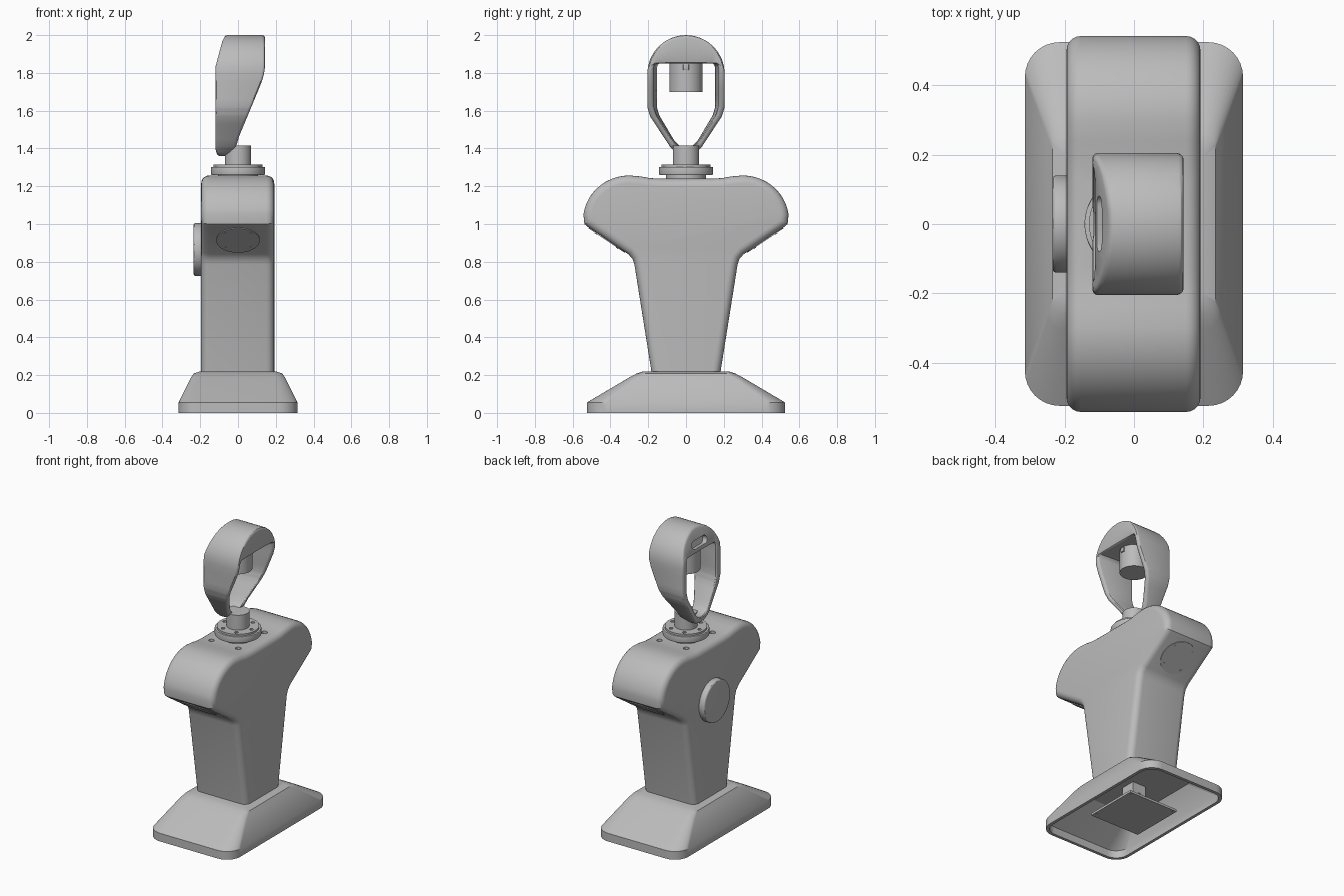
import bpy, bmesh
from math import sin, cos, pi, radians, atan2
from mathutils import Matrix, Vector

cube = bpy.data.objects.get("Cube")
if cube:
    bpy.data.objects.remove(cube, do_unlink=True)

grey = bpy.data.materials.new("light grey")
grey.use_nodes = True
grey.diffuse_color = (0.5, 0.5, 0.5, 1)
grey.node_tree.nodes["Principled BSDF"].inputs["Base Color"].default_value = (0.5, 0.5, 0.5, 1)


def make(name, bm, bevel=0, cutter=None):
    """Turn a bmesh into a finished object, with optional bevel and cut."""
    bmesh.ops.recalc_face_normals(bm, faces=bm.faces)
    mesh = bpy.data.meshes.new(name)
    bm.to_mesh(mesh)
    bm.free()
    mesh.materials.append(grey)
    ob = bpy.data.objects.new(name, mesh)
    bpy.context.collection.objects.link(ob)
    bpy.ops.object.select_all(action="DESELECT")
    bpy.context.view_layer.objects.active = ob
    ob.select_set(True)
    if bevel:
        m = ob.modifiers.new("bevel", "BEVEL")
        m.width, m.segments = bevel, 3
        m.limit_method, m.angle_limit = "ANGLE", radians(45)
        m.use_clamp_overlap = False
        bpy.ops.object.modifier_apply(modifier="bevel")
    if cutter:
        m = ob.modifiers.new("cut", "BOOLEAN")
        m.operation, m.object, m.solver = "DIFFERENCE", cutter, "EXACT"
        bpy.ops.object.modifier_apply(modifier="cut")
        bpy.data.objects.remove(cutter, do_unlink=True)
    bpy.ops.object.shade_smooth_by_angle(angle=radians(30))
    return ob


def add_cylinder(bm, r, depth, matrix, sides=48):
    bmesh.ops.create_cone(bm, cap_ends=True, segments=sides, radius1=r, radius2=r,
                          depth=depth, matrix=matrix)


def cylinder(name, r, z0, z1, x=0, bevel=0, cutter=None):
    bm = bmesh.new()
    add_cylinder(bm, r, z1 - z0, Matrix.Translation((x, 0, (z0 + z1) / 2)))
    return make(name, bm, bevel, cutter)


def bores(name, spots, z, r, depth):
    """Joined vertical drills centred on height z."""
    bm = bmesh.new()
    for x, y in spots:
        add_cylinder(bm, r, depth, Matrix.Translation((x, y, z)), 16)
    ob = make(name, bm)
    ob.hide_render = True
    return ob


def box(name, size, centre, bevel=0):
    bm = bmesh.new()
    bmesh.ops.create_cube(bm, size=1, matrix=Matrix.Translation(centre) @ Matrix.Diagonal((*size, 1)))
    return make(name, bm, bevel)


def prism(bm, points, vector):
    face = bm.faces.new([bm.verts.new(p) for p in points])
    ext = bmesh.ops.extrude_face_region(bm, geom=[face], use_keep_orig=True)["geom"]
    bmesh.ops.translate(bm, verts=[v for v in ext if isinstance(v, bmesh.types.BMVert)], vec=vector)


def bridge(bm, rings, closed=False):
    n = len(rings[0])
    for a, b in zip(rings, rings[1:] + (rings[:1] if closed else [])):
        for i in range(n):
            bm.faces.new((a[i], a[(i + 1) % n], b[(i + 1) % n], b[i]))


def interp(keys, z):
    for (z0, v0), (z1, v1) in zip(keys, keys[1:]):
        if z <= z1:
            return v0 + (v1 - v0) * max(0, z - z0) / (z1 - z0)
    return keys[-1][1]


def subdivide(keys, steps=4):
    pts = [Vector(a).lerp(Vector(b), i / steps) for a, b in zip(keys, keys[1:]) for i in range(steps)]
    return pts + [Vector(keys[-1])]


# Base: hollow skirt lofted from rounded rectangles, outer top to inner roof
bm = bmesh.new()
levels = [(.20, .225, .03, .22), (.235, .262, .045, .208), (.25, .305, .05, .185),
          (.315, .525, .10, .055), (.315, .525, .10, 0), (.295, .505, .085, 0),
          (.295, .505, .085, .05), (.225, .275, .04, .185)]
rings = []
for hx, hy, r, z in levels:
    ring = []
    for q, (sx, sy) in enumerate([(1, 1), (-1, 1), (-1, -1), (1, -1)]):
        for i in range(9):
            a = (q + i / 8) * pi / 2
            ring.append(bm.verts.new((sx * (hx - r) + r * cos(a), sy * (hy - r) + r * sin(a), z)))
    rings.append(ring)
bridge(bm, rings)
bm.faces.new(rings[0])
bm.faces.new(rings[-1])
make("base_skirt", bm)

# Mounting plate, post, ribs and screws under the base
box("mounting_plate", (.37, .37, .015), (0, 0, .0085))
box("mounting_post", (.1, .1, .175), (0, 0, .1))
for k in range(4):
    bm = bmesh.new()
    prism(bm, [(.045, -.006, .015), (.14, -.006, .015), (.045, -.006, .13)], (0, .012, 0))
    bm.transform(Matrix.Rotation(k * pi / 2, 4, "Z"))
    make("post_rib", bm)
bm = bmesh.new()
for x in (-.16, .16):
    for y in (-.16, .16):
        add_cylinder(bm, .012, .01, Matrix.Translation((x, y, .005)), 16)
make("plate_screws", bm)

# Torso: side outline with broad shoulders, extruded across and rounded
half = [(.18, .2), (.273, .785), (.283, .815), (.305, .84), (.52, .985), (.538, 1.0)]
half += [(.30 + .245 * cos(a), 1.02 + .237 * sin(a)) for a in (i * pi / 24 for i in range(1, 13))]
half += [(.24, 1.252), (.19, 1.243), (.13, 1.24)]
outline = half + [(-y, z) for y, z in reversed(half)]
bm = bmesh.new()
prism(bm, [(-.195, y, z) for y, z in outline], (.387, 0, 0))
rims = [e for e in bm.edges if abs(e.verts[0].co.x - e.verts[1].co.x) < .001
        and max(v.co.z for v in e.verts) > .21]
bmesh.ops.bevel(bm, geom=rims, offset=.042, segments=5, profile=.5, affect="EDGES", clamp_overlap=False)
cut = bores("top_drill", [(x, y) for x in (-.1, .1) for y in (-.14, .14)], 1.24, .018, .06)
make("torso", bm, cutter=cut)

# Round cover on the flank
bm = bmesh.new()
add_cylinder(bm, .14, .05, Matrix.Translation((-.21, 0, .865)) @ Matrix.Rotation(pi / 2, 4, "Y"), 64)
make("side_cover", bm, bevel=.01)

# Flush arm covers with screws under each shoulder
tilt = atan2(.145, .215)
for side in (-1, 1):
    spot = Matrix.Translation((0, side * .418, .9155)) @ Matrix.Rotation(side * tilt, 4, "X")
    bm = bmesh.new()
    add_cylinder(bm, .115, .008, spot)
    for k in range(4):
        a = k * pi / 2 + pi / 4
        add_cylinder(bm, .007, .014, spot @ Matrix.Translation((.095 * cos(a), .095 * sin(a), 0)), 12)
    make("arm_cover", bm)

# Neck: stacked flange with bolt holes and a post
cylinder("neck_foot", .105, 1.23, 1.265)
cylinder("neck_flange", .143, 1.26, 1.302, bevel=.004)
ring = [(.1 * cos(k * pi / 3), .1 * sin(k * pi / 3)) for k in range(6)]
cylinder("neck_collar", .13, 1.30, 1.315, cutter=bores("flange_drill", ring, 1.315, .012, .016))
cylinder("neck_post", .07, 1.31, 1.415)

# Head: open ring, its depth following the side silhouette
outer = [Vector((.205 * sin(i * pi / 16), 1.795 + .205 * cos(i * pi / 16))) for i in range(8)]
outer += subdivide([(.205, 1.795), (.205, 1.62), (.19, 1.57), (.085, 1.41), (.045, 1.37), (0, 1.36)])
inner = [Vector((.14 * i / 6, 1.85)) for i in range(7)] + [Vector((.15, 1.844))]
inner += subdivide([(.153, 1.83), (.153, 1.62), (.14, 1.575), (.06, 1.44), (.03, 1.41), (0, 1.405)])
back = [(1.36, -.11), (1.39, -.12), (1.83, -.12), (1.98, -.08), (2.0, -.07)]
front = [(1.36, -.06), (1.405, -.01), (1.45, 0), (1.755, .127), (1.81, .143), (2.0, .143)]
bm = bmesh.new()
rings = []
for pts, depth, flare in ((outer, back, 1), (outer, front, 1), (inner, front, 1.12), (inner, back, 1)):
    loop = [(p.x, p.y) for p in pts] + [(-p.x, p.y) for p in reversed(pts[1:-1])]
    rings.append([bm.verts.new((interp(depth, z), y * flare, z)) for y, z in loop])
bridge(bm, rings, closed=True)

# Slot cut into the sloping brow
slot = bmesh.new()
ends = [(.026 * sin(a), .055 + .026 * cos(a)) for a in (pi / 2 - i * pi / 10 for i in range(11))]
stadium = ends + [(-u, -v) for u, v in ends]
prism(slot, [(-.03, v, u) for u, v in stadium], (.065, 0, 0))
slot.transform(Matrix.Translation((-.101, 0, 1.902)) @ Matrix.Rotation(atan2(.04, .15), 4, "Y"))
cut = make("slot_cutter", slot)
cut.hide_render = True
make("head_ring", bm, bevel=.014, cutter=cut)

# Sensor barrel hanging inside the head
cylinder("sensor_barrel", .088, 1.70, 1.855)
box("sensor_clip", (.02, .03, .03), (.085, 0, 1.83), bevel=.003)
